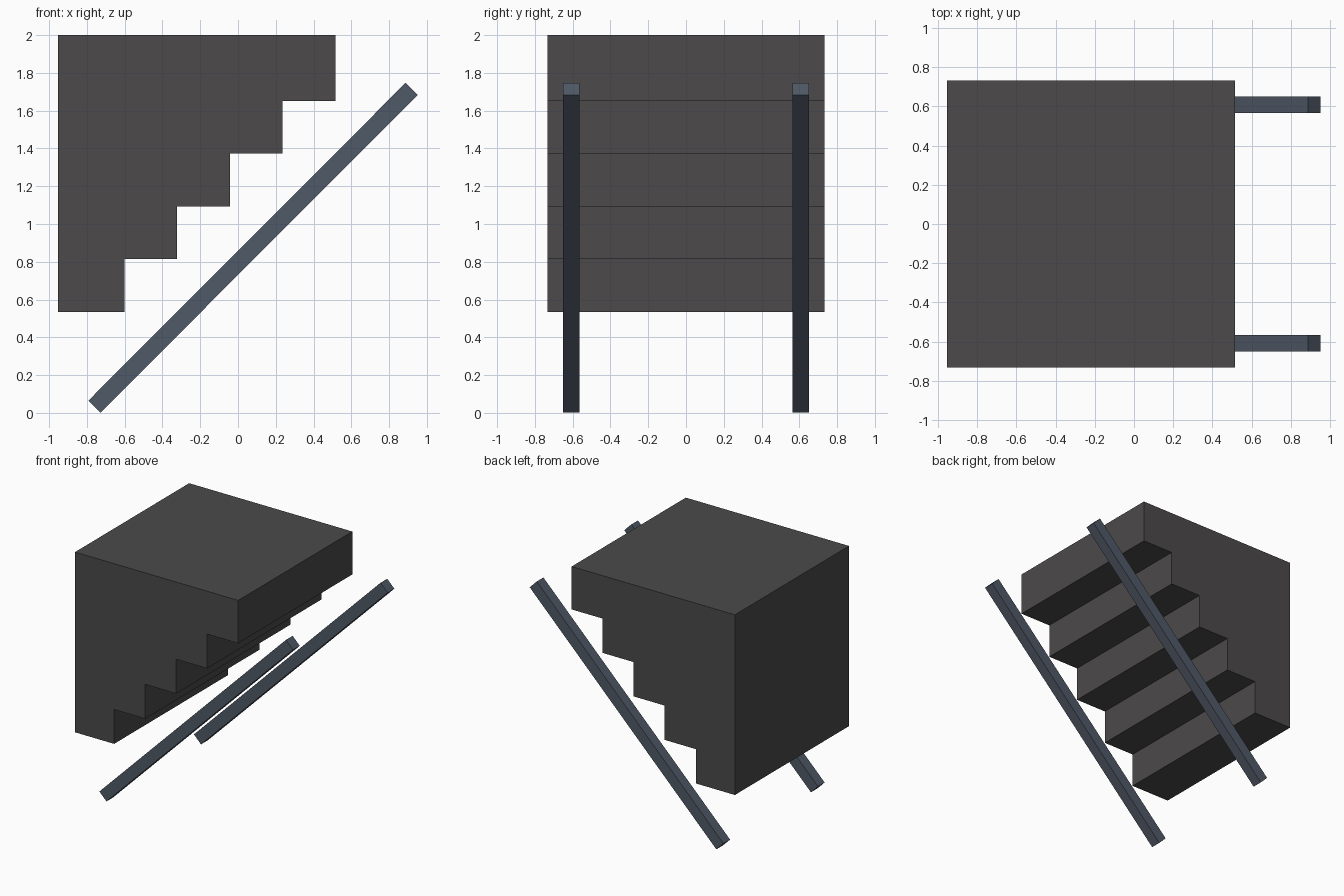
import bpy, bmesh
from math import sqrt

if "Cube" in bpy.data.objects:
    bpy.data.objects.remove(bpy.data.objects["Cube"])


def material(name, rgb):
    m = bpy.data.materials.new(name)
    m.diffuse_color = (*rgb, 1)
    m.use_nodes = True
    m.node_tree.nodes["Principled BSDF"].inputs["Base Color"].default_value = m.diffuse_color
    return m


def extrude_profile(name, pts, y0, y1, mat):
    """Extrude an x-z outline along y."""
    bm = bmesh.new()
    face = bm.faces.new([bm.verts.new((x, y0, z)) for x, z in pts])
    new = bmesh.ops.extrude_face_region(bm, geom=[face])["geom"]
    verts = [v for v in new if isinstance(v, bmesh.types.BMVert)]
    bmesh.ops.translate(bm, verts=verts, vec=(0, y1 - y0, 0))
    bmesh.ops.recalc_face_normals(bm, faces=bm.faces)
    mesh = bpy.data.meshes.new(name)
    bm.to_mesh(mesh)
    bm.free()
    mesh.materials.append(mat)
    ob = bpy.data.objects.new(name, mesh)
    bpy.context.collection.objects.link(ob)
    return ob


stone = material("dark_stone", (0.072, 0.068, 0.068))
metal = material("blue_grey_metal", (0.08, 0.10, 0.135))

# Ceiling block with a stepped underside
LEFT, TOP, HALF = -0.953, 2.0, 0.733
STEP, X0, Z0 = 0.279, -0.601, 0.535
outline = [(LEFT, TOP), (LEFT, Z0)]
for i in range(5):
    x, z = X0 + i * STEP, Z0 + i * STEP
    outline += [(x, z), (x, z + STEP if i < 4 else TOP)]
extrude_profile("stepped_block", outline, -HALF, HALF, stone)

# Two sloping square rails beneath the steps
xa, za, xb, zb = -0.76, 0.033, 0.919, 1.715
d = 0.032
rail = [(xa - d, za + d), (xa + d, za - d), (xb + d, zb - d), (xb - d, zb + d)]
for name, y0 in (("front_rail", -0.65), ("back_rail", 0.565)):
    extrude_profile(name, rail, y0, y0 + 0.085, metal)
